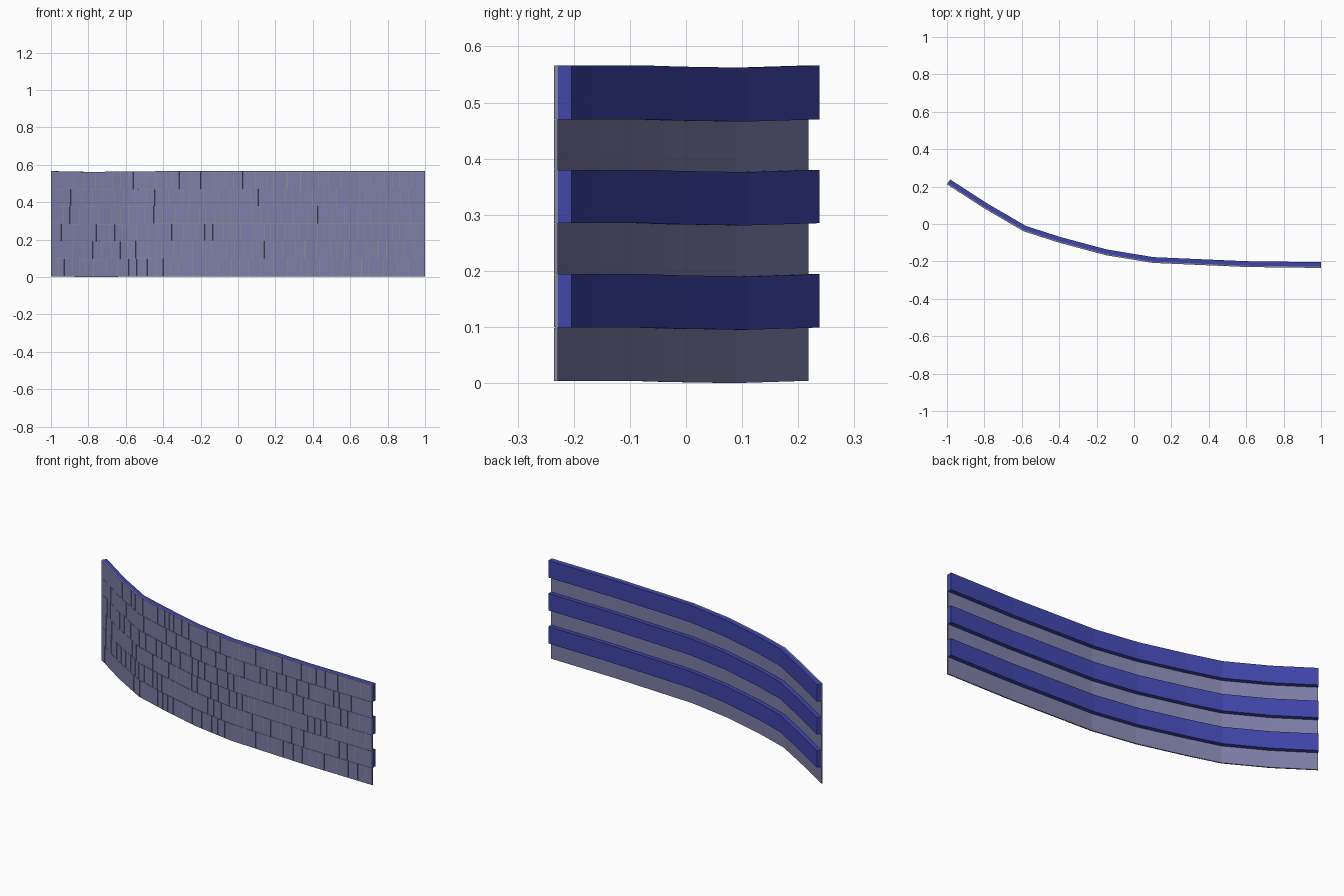
import bpy, bmesh, random
from mathutils import Vector

if "Cube" in bpy.data.objects:
    bpy.data.objects.remove(bpy.data.objects["Cube"])

random.seed(4)

# Front-face path seen from above
PATH = [Vector(p) for p in [(-1, .212), (-.8, .083), (-.59, -.039), (-.4, -.1),
                            (-.15, -.167), (.1, -.208), (.6, -.23), (1, -.235)]]
DIP = [0, -.004, -.002, 0, 0, 0, 0, 0]          # slight sag along the wall
ROWS = [.004, .099, .194, .285, .380, .470, .566]

# Arc lengths and mitred normals pointing backwards
ARC = [0.0]
for a, b in zip(PATH, PATH[1:]):
    ARC.append(ARC[-1] + (b - a).length)
TOTAL = ARC[-1]
SEG = [Vector((-(b - a).y, (b - a).x)).normalized() for a, b in zip(PATH, PATH[1:])]
NORM = []
for i in range(len(PATH)):
    n = (SEG[max(i - 1, 0)] + SEG[min(i, len(SEG) - 1)]).normalized()
    NORM.append(n)


def sample(s, t):
    """Point at arc length s, offset backwards by t, with the sag."""
    i = 0
    while i < len(SEG) - 1 and s > ARC[i + 1]:
        i += 1
    f = (s - ARC[i]) / (ARC[i + 1] - ARC[i])
    p = PATH[i].lerp(PATH[i + 1], f) + NORM[i].lerp(NORM[i + 1], f) * t
    return p, DIP[i] + (DIP[i + 1] - DIP[i]) * f


def ribbon(bm, s0, s1, t0, t1, z0, z1):
    """Bent box following the wall."""
    stops = [s0] + [a for a in ARC if s0 + 1e-4 < a < s1 - 1e-4] + [s1]
    rings = []
    for s in stops:
        ring = []
        for t, z in ((t0, z0), (t1, z0), (t1, z1), (t0, z1)):
            p, d = sample(s, t)
            ring.append(bm.verts.new((p.x, p.y, z + d)))
        rings.append(ring)
    for a, b in zip(rings, rings[1:]):
        for k in range(4):
            m = (k + 1) % 4
            bm.faces.new((a[k], a[m], b[m], b[k]))
    bm.faces.new(rings[0])
    bm.faces.new(rings[-1][::-1])


def finish(name, bm, color):
    bmesh.ops.recalc_face_normals(bm, faces=bm.faces)
    me = bpy.data.meshes.new(name)
    bm.to_mesh(me)
    bm.free()
    mat = bpy.data.materials.new(name + "_material")
    mat.diffuse_color = color
    mat.use_nodes = True
    mat.node_tree.nodes["Principled BSDF"].inputs["Base Color"].default_value = mat.diffuse_color
    me.materials.append(mat)
    ob = bpy.data.objects.new(name, me)
    bpy.context.collection.objects.link(ob)


GREY = (.21, .21, .39, 1)
BLUE = (.05, .06, .40, 1)
JOINT = (.30, .30, .24, 1)

# Backing sheet
bm = bmesh.new()
ribbon(bm, 0, TOTAL, .004, .007, ROWS[0], ROWS[-1])
finish("backing_sheet", bm, GREY)

# Joint layer visible between the planks
bm = bmesh.new()
ribbon(bm, 0, TOTAL, .002, .004, ROWS[0], ROWS[-1])
finish("joint_layer", bm, JOINT)

# Six rows of narrow tiles with uneven widths
bm = bmesh.new()
GAP = .0015
for z0, z1 in zip(ROWS, ROWS[1:]):
    s = 0.0
    while s < TOTAL - 1e-4:
        e = s + random.uniform(.035, .08)
        if e > TOTAL - .03:
            e = TOTAL
        ribbon(bm, s + (GAP if s > 0 else 0), e - (GAP if e < TOTAL else 0), 0, .002,
               z0 + (.0007 if z0 > ROWS[0] else 0), z1 - (.0007 if z1 < ROWS[-1] else 0))
        s = e
finish("wall_tiles", bm, GREY)

# Three blue rails on the back, on every second row
for n, r in enumerate((1, 3, 5)):
    bm = bmesh.new()
    ribbon(bm, 0, TOTAL, .007, .031, ROWS[r], ROWS[r + 1])
    finish("back_rail_%d" % (n + 1), bm, BLUE)
